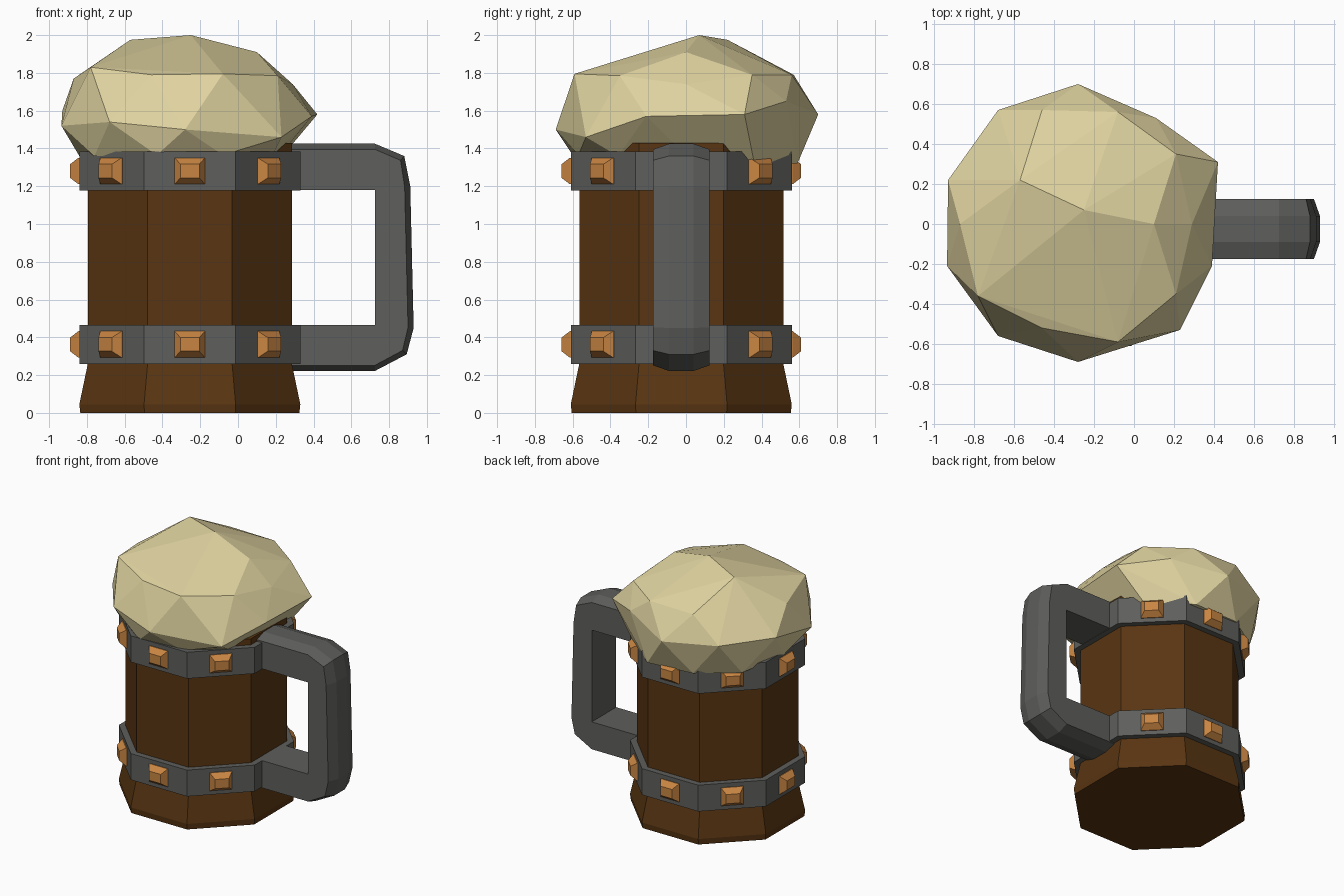
import bpy, bmesh, math
from mathutils import Vector, Matrix

if "Cube" in bpy.data.objects:
    bpy.data.objects.remove(bpy.data.objects["Cube"])

CX, CY = -0.255, -0.025          # mug axis
SIDES = 8
CORNER = 1 / math.cos(math.pi / SIDES)


def material(name, rgb):
    m = bpy.data.materials.new(name)
    m.diffuse_color = (*rgb, 1)
    m.use_nodes = True
    m.node_tree.nodes["Principled BSDF"].inputs["Base Color"].default_value = m.diffuse_color
    return m


wood = material("dark wood", (0.100, 0.036, 0.006))
iron = material("grey iron", (0.112, 0.112, 0.106))
copper = material("copper", (0.58, 0.235, 0.055))
cream = material("cream foam", (0.74, 0.65, 0.35))


def finish(name, bm, mat):
    bmesh.ops.recalc_face_normals(bm, faces=bm.faces)
    me = bpy.data.meshes.new(name)
    bm.to_mesh(me)
    bm.free()
    me.materials.append(mat)
    ob = bpy.data.objects.new(name, me)
    bpy.context.collection.objects.link(ob)
    return ob


def skin(bm, rings, closed=False):
    """Join equal loops of points with quads; cap the ends unless closed."""
    loops = [[bm.verts.new(p) for p in r] for r in rings]
    pairs = list(zip(loops, loops[1:])) + ([(loops[-1], loops[0])] if closed else [])
    n = len(loops[0])
    for a, b in pairs:
        for i in range(n):
            j = (i + 1) % n
            bm.faces.new((a[i], a[j], b[j], b[i]))
    if not closed:
        bm.faces.new(loops[0])
        bm.faces.new(loops[-1])


def octagon(apothem, z):
    r = apothem * CORNER
    return [(CX + r * math.cos((i + 0.5) * math.tau / SIDES),
             CY + r * math.sin((i + 0.5) * math.tau / SIDES), z) for i in range(SIDES)]


# wooden body with flared foot
bm = bmesh.new()
skin(bm, [octagon(a, z) for a, z in
          ((0.58, 0), (0.585, 0.045), (0.54, 0.26), (0.54, 1.43))])
finish("body", bm, wood)

# iron bands, each with a stud on every side but the handle side
for label, z0, z1 in (("lower", 0.26, 0.465), ("upper", 1.178, 1.383)):
    bm = bmesh.new()
    skin(bm, [octagon(a, z) for a, z in
              ((0.53, z0), (0.585, z0), (0.585, z1), (0.53, z1))], closed=True)
    finish(label + "_band", bm, iron)

    bm = bmesh.new()
    zc = (z0 + z1) / 2
    for k in range(1, SIDES):
        turn = Matrix.Translation((CX, CY, zc)) @ Matrix.Rotation(k * math.tau / SIDES, 4, 'Z')
        skin(bm, [[turn @ Vector((d, sy * w, sz * h))
                   for sy, sz in ((-1, -1), (1, -1), (1, 1), (-1, 1))]
                  for d, w, h in ((0.57, 0.08, 0.07), (0.59, 0.08, 0.07), (0.634, 0.05, 0.036))])
    finish(label + "_studs", bm, copper)

# handle: stations of (inner x, z) and (outer x, z), outer side chamfered
stations = [((0.26, 1.18), (0.26, 1.425)), ((0.725, 1.18), (0.725, 1.425)),
            ((0.725, 1.18), (0.88, 1.36)), ((0.725, 1.18), (0.912, 1.20)),
            ((0.725, 0.465), (0.93, 0.45)), ((0.725, 0.465), (0.893, 0.31)),
            ((0.725, 0.465), (0.725, 0.222)), ((0.26, 0.465), (0.26, 0.222))]
rings = []
for (ix, iz), (ox, oz) in stations:
    inner, outer = Vector((ix, 0, iz)), Vector((ox, 0, oz))
    edge = outer - (outer - inner).normalized() * 0.03
    ring = []
    for p, y in ((inner, -0.15), (edge, -0.15), (outer, -0.065),
                 (outer, 0.065), (edge, 0.15), (inner, 0.15)):
        ring.append((p.x, CY + y, p.z))
    rings.append(ring)
bm = bmesh.new()
skin(bm, rings)
bmesh.ops.remove_doubles(bm, verts=bm.verts, dist=0.0005)
finish("handle", bm, iron)

# foam: faceted lump hulled round a bulging rim, a crown and a tucked underside
rim = [(-0.28, 0.70, 1.58), (0.11, 0.53, 1.65), (0.42, 0.31, 1.58), (0.39, -0.21, 1.57),
       (0.23, -0.53, 1.46), (-0.28, -0.69, 1.50), (-0.68, -0.56, 1.54),
       (-0.935, -0.21, 1.52), (-0.93, 0.22, 1.60), (-0.68, 0.57, 1.60)]
crown = [(-0.46, -0.52, 1.79), (-0.08, -0.59, 1.795), (0.21, -0.35, 1.785),
         (-0.78, -0.36, 1.83), (-0.87, 0, 1.77), (-0.57, 0.22, 1.975), (-0.46, 0.57, 1.79),
         (-0.25, 0.07, 2.0), (0.10, 0, 1.91), (0.21, 0.35, 1.79), (-0.08, 0.56, 1.79),
         (0.29, 0, 1.74), (-0.53, -0.13, 1.91)]
under = [(-0.43, -0.60, 1.365), (-0.76, -0.36, 1.36), (-0.84, 0, 1.36), (-0.75, 0.38, 1.34),
         (-0.46, 0.57, 1.33), (-0.08, 0.59, 1.32), (0.21, 0.36, 1.33), (0.22, 0, 1.36),
         (0.18, -0.36, 1.36), (-0.08, -0.57, 1.365)]
bm = bmesh.new()
for p in rim + crown + under:
    bm.verts.new(p)
hull = bmesh.ops.convex_hull(bm, input=bm.verts)
loose = [v for v in bm.verts if not v.link_faces]
bmesh.ops.delete(bm, geom=loose, context='VERTS')
finish("foam", bm, cream)
